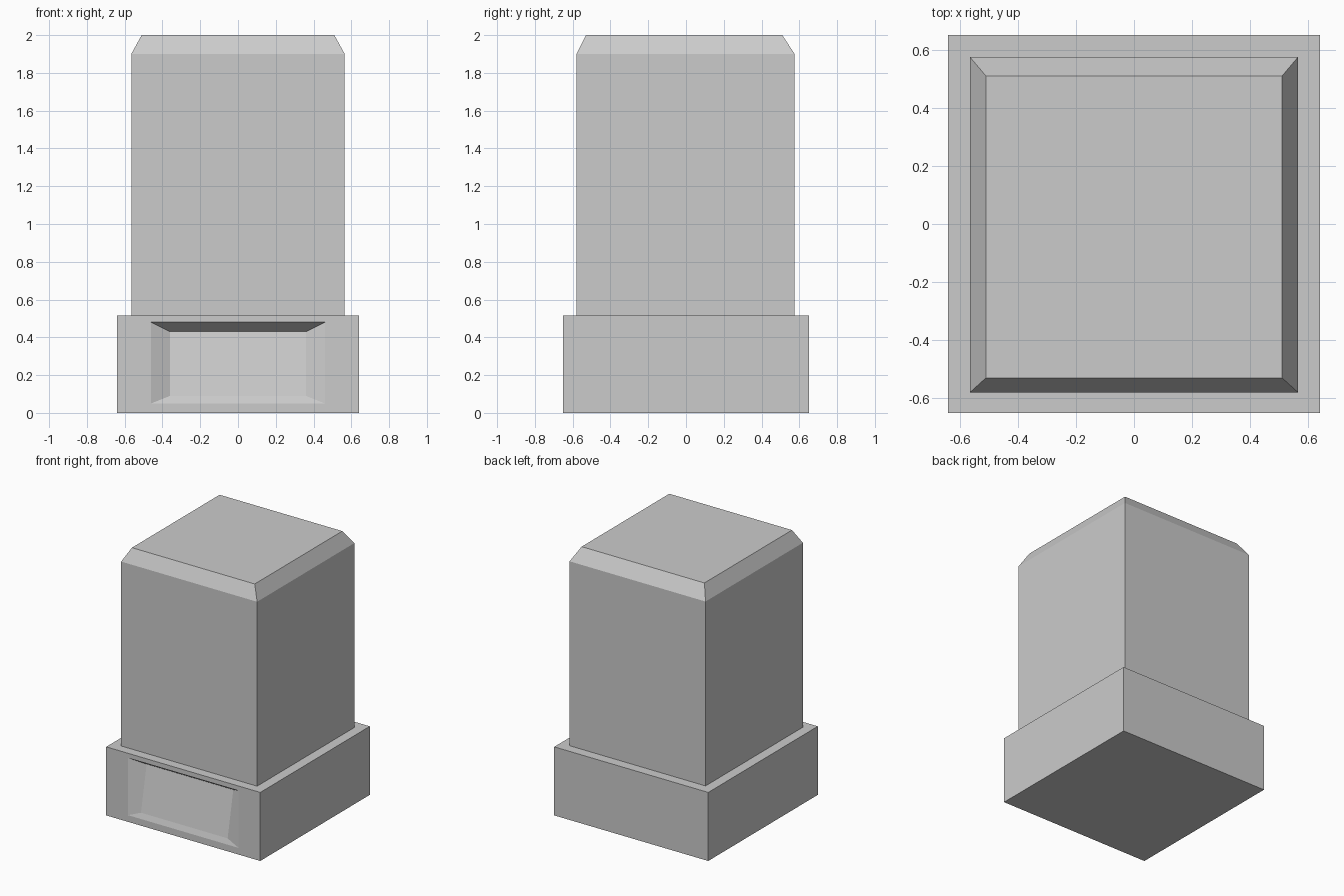
import bpy, bmesh

if "Cube" in bpy.data.objects:
    bpy.data.objects.remove(bpy.data.objects["Cube"])

grey = bpy.data.materials.new("plain grey")
grey.diffuse_color = (0.6, 0.6, 0.6, 1)
grey.use_nodes = True
grey.node_tree.nodes["Principled BSDF"].inputs["Base Color"].default_value = grey.diffuse_color


def finish(bm, name):
    bmesh.ops.recalc_face_normals(bm, faces=bm.faces)
    mesh = bpy.data.meshes.new(name)
    bm.to_mesh(mesh)
    bm.free()
    mesh.materials.append(grey)
    obj = bpy.data.objects.new(name, mesh)
    bpy.context.collection.objects.link(obj)
    return obj


def rectangle(bm, half_x, y0, y1, z):
    corners = [(-half_x, y0), (half_x, y0), (half_x, y1), (-half_x, y1)]
    return [bm.verts.new((x, y, z)) for x, y in corners]


def panel_ring(bm, half_x, z0, z1, y_low, y_high):
    return [bm.verts.new(c) for c in ((-half_x, y_low, z0), (half_x, y_low, z0),
                                      (half_x, y_high, z1), (-half_x, y_high, z1))]


def bridge(bm, a, b):
    return [bm.faces.new((a[i], a[(i + 1) % 4], b[(i + 1) % 4], b[i])) for i in range(4)]


# Plinth, shaft and chamfered cap as one stepped solid
bm = bmesh.new()
levels = [(0.64, -0.65, 0.65, 0), (0.64, -0.65, 0.65, 0.515),
          (0.565, -0.58, 0.575, 0.515), (0.565, -0.58, 0.575, 1.9),
          (0.51, -0.53, 0.51, 2.0)]
rings = [rectangle(bm, *level) for level in levels]
sides = [bridge(bm, a, b) for a, b in zip(rings, rings[1:])]
bm.faces.new(rings[0])
bm.faces.new(rings[-1])

# Sunken plaque in the plinth front, deeper towards its top
bm.faces.remove(sides[0][0])
frame = [rings[0][0], rings[0][1], rings[1][1], rings[1][0]]
outer = panel_ring(bm, 0.46, 0.05, 0.48, -0.65, -0.65)
inner = panel_ring(bm, 0.36, 0.09, 0.43, -0.637, -0.57)
bridge(bm, frame, outer)
bridge(bm, outer, inner)
bm.faces.new(inner)
finish(bm, "pedestal")
